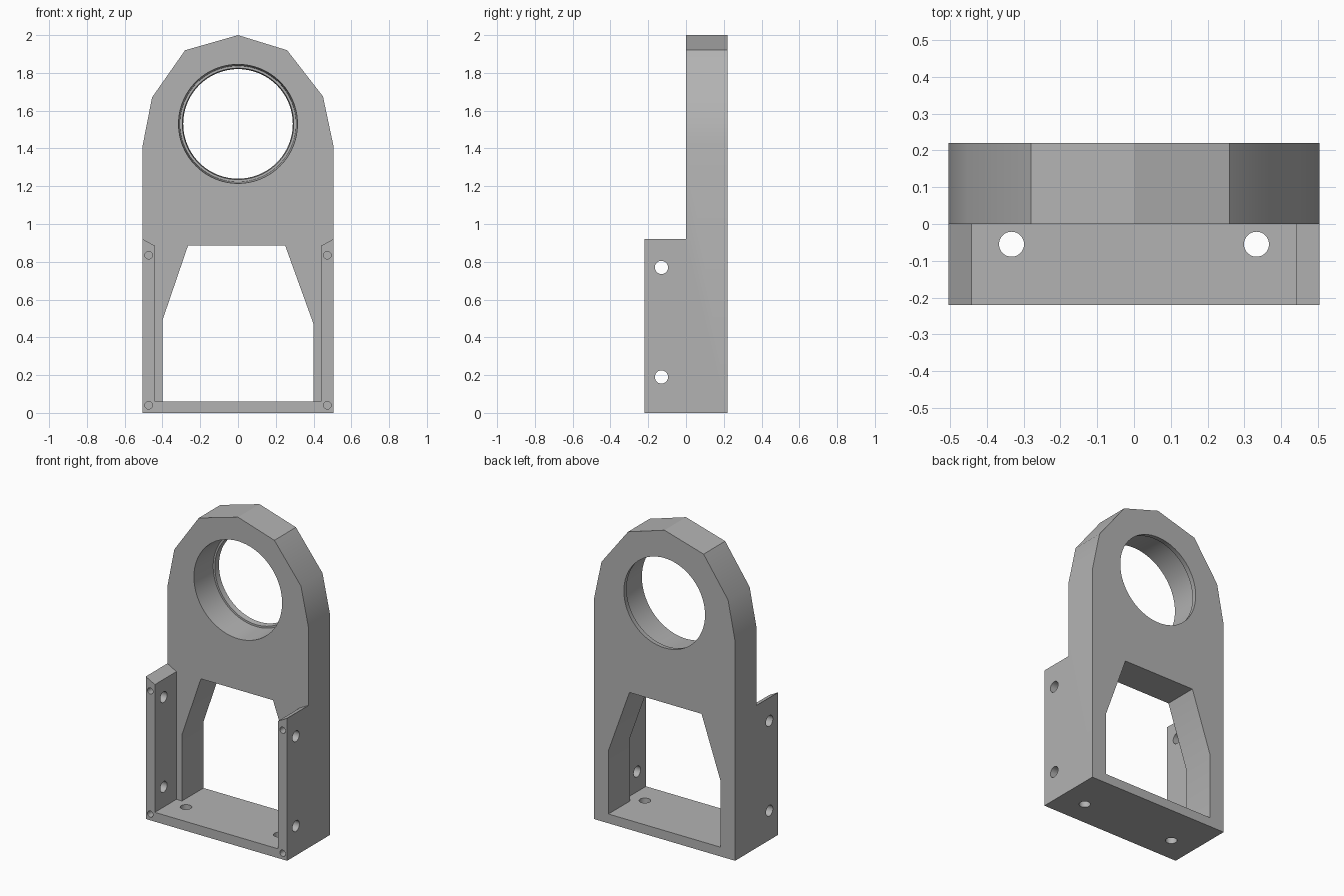
import bpy, bmesh, math
from mathutils import Matrix, Vector

if "Cube" in bpy.data.objects:
    bpy.data.objects.remove(bpy.data.objects["Cube"], do_unlink=True)

# Single plain grey material
grey = bpy.data.materials.new("plain grey")
grey.use_nodes = True
GREY = (0.45, 0.45, 0.45, 1)
grey.diffuse_color = GREY
grey.node_tree.nodes["Principled BSDF"].inputs["Base Color"].default_value = GREY


def to_object(name, bm):
    bmesh.ops.recalc_face_normals(bm, faces=bm.faces)
    mesh = bpy.data.meshes.new(name)
    bm.to_mesh(mesh)
    bm.free()
    mesh.materials.append(grey)
    obj = bpy.data.objects.new(name, mesh)
    bpy.context.collection.objects.link(obj)
    return obj


def prism(name, outline, y0, y1):
    """Extrude an (x, z) outline along y."""
    bm = bmesh.new()
    face = bm.faces.new([bm.verts.new((x, y0, z)) for x, z in outline])
    new = bmesh.ops.extrude_face_region(bm, geom=[face])["geom"]
    verts = [v for v in new if isinstance(v, bmesh.types.BMVert)]
    bmesh.ops.translate(bm, verts=verts, vec=(0, y1 - y0, 0))
    return to_object(name, bm)


def drill(name, centre, radius, length, axis):
    """Cylinder cutter centred on a point, along the given axis."""
    bm = bmesh.new()
    turn = Vector((0, 0, 1)).rotation_difference(Vector(axis)).to_matrix().to_4x4()
    bmesh.ops.create_cone(bm, cap_ends=True, segments=32, radius1=radius,
                          radius2=radius, depth=length,
                          matrix=Matrix.Translation(centre) @ turn)
    return to_object(name, bm)


def lathe_y(name, profile, centre_z, segments=96):
    """Closed turned solid about a y axis, from (radius, y) rings."""
    bm = bmesh.new()
    rings = []
    for r, y in profile:
        angles = [math.tau * i / segments for i in range(segments)]
        rings.append([bm.verts.new((r * math.cos(a), y, centre_z + r * math.sin(a)))
                      for a in angles])
    for a, b in zip(rings, rings[1:]):
        for i in range(segments):
            j = (i + 1) % segments
            bm.faces.new((a[i], a[j], b[j], b[i]))
    bm.faces.new(rings[0])
    bm.faces.new(rings[-1])
    return to_object(name, bm)


# Full-depth body with the faceted arched top
W, DEPTH = 0.505, 0.22
bracket = prism("bearing_bracket", [
    (-W, 0), (W, 0), (W, 1.415), (0.45, 1.675), (0.26, 1.92),
    (0, 2), (-0.28, 1.92), (-0.455, 1.67), (-W, 1.415)], -DEPTH, DEPTH)

# Front pocket leaving the base and two side flanges with sloped tops
cutters = [prism("front_pocket", [
    (-0.44, 0.06), (0.44, 0.06), (0.44, 0.885), (0.57, 0.955), (0.57, 2.1),
    (-0.57, 2.1), (-0.57, 0.955), (-0.44, 0.885)], -0.3, 0)]

# Tapered window through the upright plate
cutters.append(prism("window", [
    (-0.4, 0.06), (0.4, 0.06), (0.4, 0.47), (0.25, 0.885),
    (-0.265, 0.885), (-0.4, 0.49)], -0.1, 0.3))

# Bearing bore with a retaining lip at the back
cutters.append(lathe_y("bearing_bore", [
    (0.315, -0.05), (0.315, 0), (0.307, 0.185), (0.295, 0.185),
    (0.29, DEPTH), (0.29, 0.3)], 1.53))

# Mounting holes: flanges sideways, base vertically, flange ends from the front
for s in (-1, 1):
    for z in (0.19, 0.77):
        cutters.append(drill("side_hole", (s * 0.475, -0.13, z), 0.035, 0.2, (1, 0, 0)))
    cutters.append(drill("base_hole", (s * 0.333, -0.055, 0.03), 0.034, 0.2, (0, 0, 1)))
    for z in (0.04, 0.835):
        cutters.append(drill("front_hole", (s * 0.473, -DEPTH, z), 0.02, 0.1, (0, 1, 0)))

# Cut everything out, then discard the cutters
bpy.ops.object.select_all(action="DESELECT")
bpy.context.view_layer.objects.active = bracket
bracket.select_set(True)
for cutter in cutters:
    cutter.hide_render = True
    mod = bracket.modifiers.new(cutter.name, "BOOLEAN")
    mod.operation = "DIFFERENCE"
    mod.solver = "EXACT"
    mod.object = cutter
    bpy.ops.object.modifier_apply(modifier=mod.name)
    bpy.data.objects.remove(cutter, do_unlink=True)

bpy.ops.object.shade_smooth_by_angle(angle=math.radians(30))
